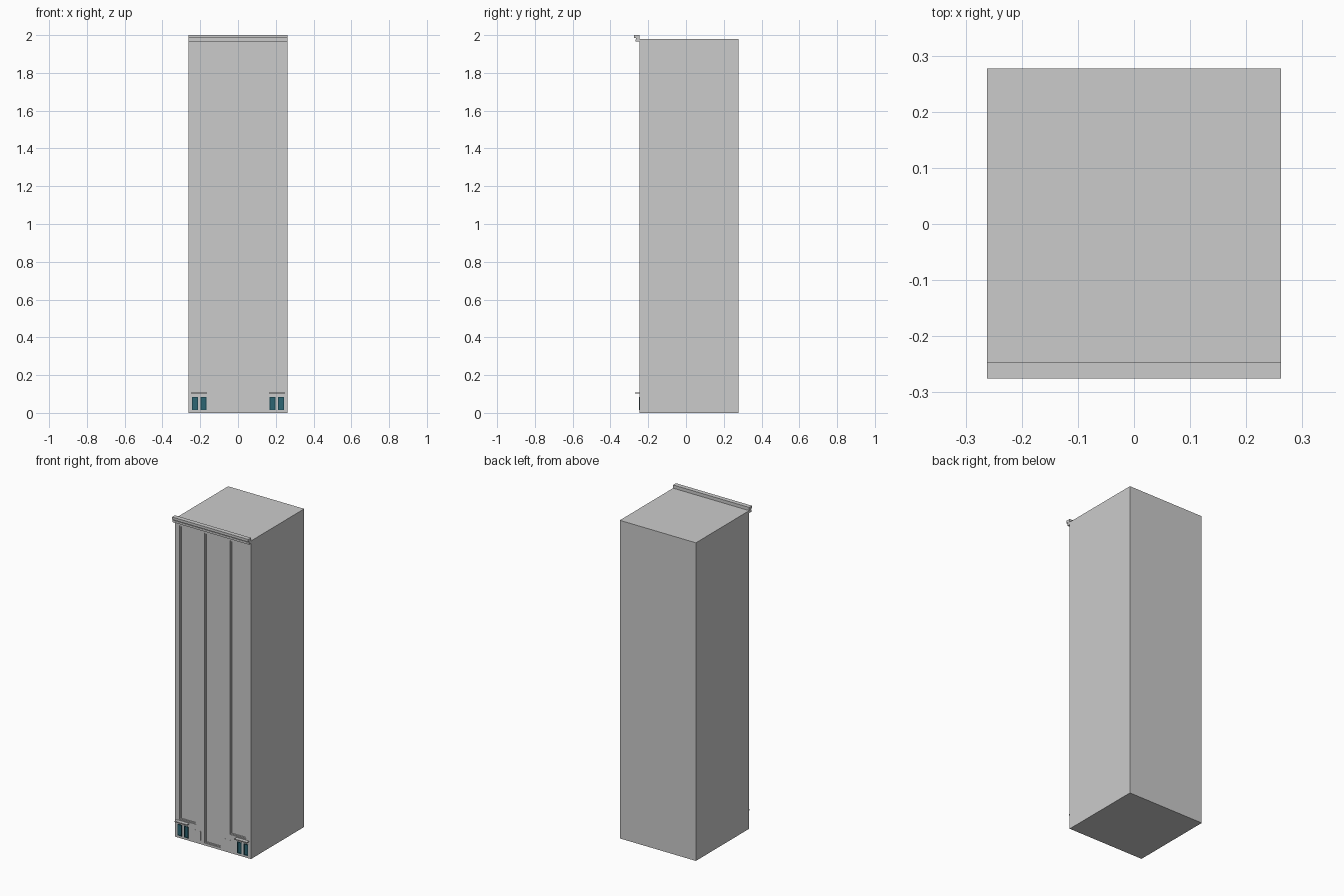
import bpy, bmesh

if "Cube" in bpy.data.objects:
    bpy.data.objects.remove(bpy.data.objects["Cube"])

W, FRONT, BACK, ROOF = 0.262, -0.247, 0.277, 1.98


def finish(name, bm, mat=None):
    bmesh.ops.recalc_face_normals(bm, faces=bm.faces[:])
    me = bpy.data.meshes.new(name)
    bm.to_mesh(me)
    bm.free()
    ob = bpy.data.objects.new(name, me)
    bpy.context.collection.objects.link(ob)
    if mat:
        me.materials.append(mat)
    return ob


def add_box(bm, x0, x1, y0, y1, z0, z1):
    verts = bmesh.ops.create_cube(bm, size=1)["verts"]
    for v in verts:
        v.co.x = x1 if v.co.x > 0 else x0
        v.co.y = y1 if v.co.y > 0 else y0
        v.co.z = z1 if v.co.z > 0 else z0


def boxes(name, specs, mat=None):
    bm = bmesh.new()
    for s in specs:
        add_box(bm, *s)
    return finish(name, bm, mat)


def mat(name, col):
    m = bpy.data.materials.new(name)
    m.diffuse_color = col
    m.use_nodes = True
    m.node_tree.nodes["Principled BSDF"].inputs["Base Color"].default_value = m.diffuse_color
    return m


glass_mat = mat("teal_glass", (0.025, 0.13, 0.17, 1))
frame_mat = mat("dark_teal_frame", (0.01, 0.06, 0.08, 1))

# Tower shaft
tower = boxes("tower", [(-W, W, FRONT, BACK, 0, ROOF)])

# Long recessed panels with a stepped edge
top = 1.945
panels = [(-0.230, -0.117, 0.115), (-0.057, 0.057, 0.015), (0.117, 0.230, 0.115)]
for step, (inset, depth) in enumerate([(0, 0.004), (0.007, 0.009)]):
    cutter = boxes("panel_cutter", [
        (a + inset, b - inset, FRONT - 0.02, FRONT + depth, z + inset, top - inset)
        for a, b, z in panels])
    cutter.hide_render = True
    cutter.hide_viewport = True
    mod = tower.modifiers.new("panel_recess_%d" % step, 'BOOLEAN')
    mod.object = cutter
    mod.operation = 'DIFFERENCE'
    mod.solver = 'EXACT'

# Cornice profile (y, z) swept across the front
profile = [(FRONT, 1.965), (-0.268, 1.965), (-0.268, 1.978), (-0.264, 1.978),
           (-0.264, 1.984), (-0.275, 1.984), (-0.275, 2.0), (FRONT, 2.0)]
bm = bmesh.new()
face = bm.faces.new([bm.verts.new((-W, y, z)) for y, z in profile])
ext = bmesh.ops.extrude_face_region(bm, geom=[face])
bmesh.ops.translate(bm, vec=(2 * W, 0, 0),
                    verts=[g for g in ext["geom"] if isinstance(g, bmesh.types.BMVert)])
finish("cornice", bm)

# Paired ground windows, ledges and vent slats on both sides
frames, panes, slats = [], [], []
z0, z1, t = 0.014, 0.085, 0.005
yf, yb = FRONT - 0.003, FRONT + 0.002
for side in (-1, 1):
    for cx in (0.183, 0.228):
        a, b = side * cx - 0.015, side * cx + 0.015
        frames += [(a, a + t, yf, yb, z0, z1), (b - t, b, yf, yb, z0, z1),
                   (a + t, b - t, yf, yb, z0, z0 + t), (a + t, b - t, yf, yb, z1 - t, z1)]
        panes.append((a + t, b - t, FRONT - 0.001, yb, z0 + t, z1 - t))
    for cx in (0.085, 0.103, 0.121):
        slats.append((side * cx - 0.002, side * cx + 0.002, FRONT - 0.002, yb, 0.025, 0.08))
boxes("window_frames", frames, frame_mat)
boxes("window_panes", panes, glass_mat)
boxes("vent_slats", slats)
boxes("window_ledges", [(min(s * 0.163, s * 0.249), max(s * 0.163, s * 0.249),
                         -0.270, FRONT + 0.002, 0.103, 0.109) for s in (-1, 1)])
